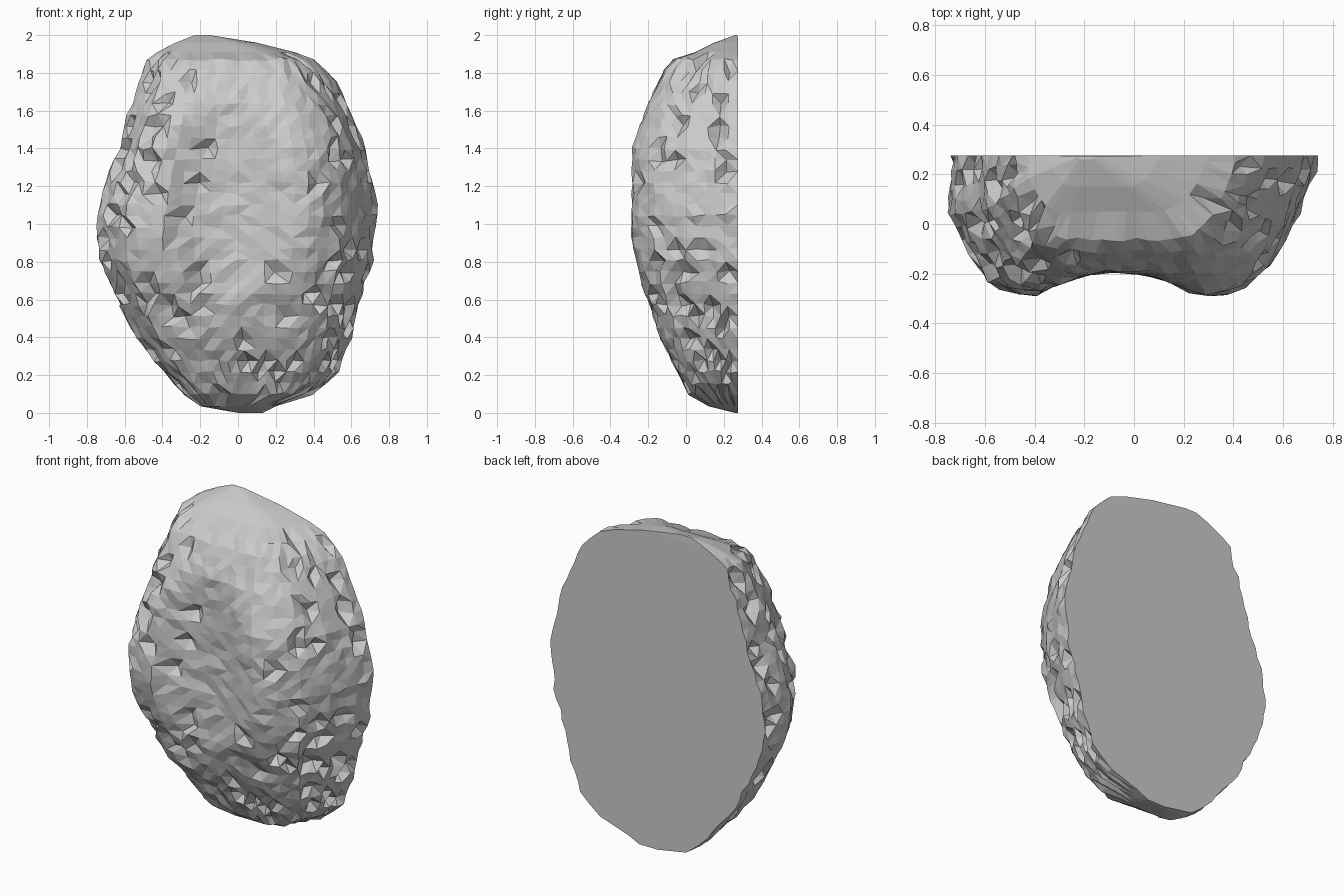
import bpy, bmesh, random
from mathutils import Vector

if "Cube" in bpy.data.objects:
    bpy.data.objects.remove(bpy.data.objects["Cube"])

random.seed(7)
BACK = 0.275

# Horizontal sections: height, left edge, right edge, foremost y
SECTIONS = [
    (0.0, 0.0, 0.13, 0.26), (0.035, -0.2, 0.2, 0.12), (0.1, -0.28, 0.4, 0.02),
    (0.2, -0.38, 0.52, -0.03), (0.4, -0.54, 0.6, -0.13), (0.6, -0.64, 0.65, -0.2),
    (0.8, -0.73, 0.71, -0.27), (1.0, -0.75, 0.73, -0.29), (1.05, -0.74, 0.745, -0.29),
    (1.2, -0.71, 0.72, -0.29), (1.4, -0.63, 0.68, -0.28), (1.6, -0.58, 0.6, -0.21),
    (1.8, -0.5, 0.49, -0.12), (1.87, -0.48, 0.41, -0.06), (1.91, -0.43, 0.3, 0.05),
    (1.96, -0.33, 0.1, 0.15), (2.0, -0.23, -0.15, 0.26)]

# Cross profile: fraction of width, fraction of depth
PROFILE = [(-0.98, 0), (-1, 0.4), (-0.91, 0.62), (-0.79, 0.92), (-0.55, 1),
           (0.42, 1), (0.56, 0.97), (0.74, 0.8), (0.87, 0.5), (0.98, 0.12), (1, 0)]


def section(z):
    for a, b in zip(SECTIONS, SECTIONS[1:]):
        if z <= b[0] + 1e-6:
            t = (z - a[0]) / (b[0] - a[0])
            return [p + (q - p) * t for p, q in zip(a, b)][1:]
    return SECTIONS[-1][1:]


def resample(points, n):
    pts = [Vector(p) for p in points]
    lens = [(b - a).length for a, b in zip(pts, pts[1:])]
    total, out = sum(lens), []
    for i in range(n):
        d, k = total * i / (n - 1), 0
        while k < len(lens) - 1 and d > lens[k]:
            d -= lens[k]
            k += 1
        out.append(pts[k].lerp(pts[k + 1], min(1, d / lens[k])))
    return out


def groove(x):
    # Shallow vertical trough down the middle of the face
    return -0.19 - 0.10 * min(1, ((x + 0.07) / 0.33) ** 2)


# Rough stone body, lofted from bottom to top with a flat back
N = 34
profile = resample(PROFILE, N)
heights = [0, 0.035] + [0.1 + i * 0.059 for i in range(31)] + [1.91, 1.96, 2.0]
bm = bmesh.new()
rings = []
for z in heights:
    left, right, front = section(z)
    mid, half = (left + right) / 2, (right - left) / 2
    inner = 0.09 < z < 1.88
    ring = []
    for i, (u, d) in enumerate(profile):
        x = mid + u * half
        y = max(BACK - d * (BACK - front), groove(x))
        p = Vector((x, y, z))
        if inner and 0 < i < N - 1:
            p += Vector([random.uniform(-0.009, 0.009) for _ in range(3)])
            # Chipped notches, denser low down and along the sides
            rough = 0.15 if z < 0.85 or abs(u) > 0.7 else 0.025
            if random.random() < rough:
                p += (Vector((mid, BACK, z)) - p).normalized() * random.uniform(0.03, 0.065)
        elif inner:
            p.x += random.uniform(-0.012, 0.012)
        p.y = min(max(p.y, -0.29), BACK)
        ring.append(bm.verts.new(p))
    rings.append(ring)

for a, b in zip(rings, rings[1:]):
    for i in range(N):
        j = (i + 1) % N
        bm.faces.new((a[i], a[j], b[j], b[i]))
bm.faces.new(rings[0][::-1])
bm.faces.new(rings[-1])
bmesh.ops.triangulate(bm, faces=bm.faces[:])
bmesh.ops.remove_doubles(bm, verts=bm.verts[:], dist=0.004)
bmesh.ops.recalc_face_normals(bm, faces=bm.faces[:])

mesh = bpy.data.meshes.new("stone_slab")
bm.to_mesh(mesh)
bm.free()
stone = bpy.data.objects.new("stone_slab", mesh)
bpy.context.collection.objects.link(stone)
